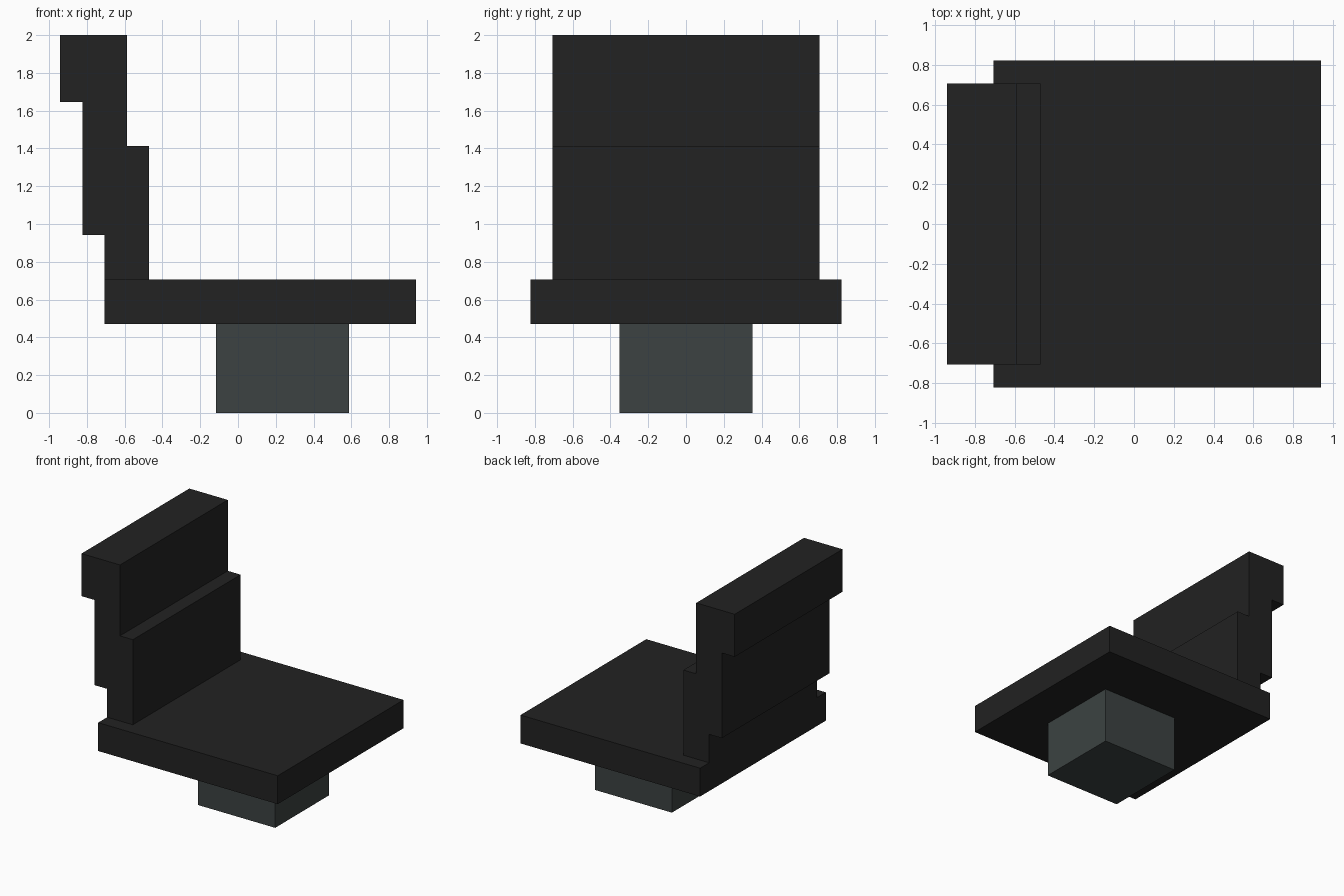
import bpy
import bmesh

if "Cube" in bpy.data.objects:
    bpy.data.objects.remove(bpy.data.objects["Cube"])

U = 2 / 17  # grid unit: the chair is 17 units tall


def material(name, rgb):
    mat = bpy.data.materials.new(name)
    mat.diffuse_color = (*rgb, 1)
    mat.use_nodes = True
    mat.node_tree.nodes["Principled BSDF"].inputs["Base Color"].default_value = mat.diffuse_color
    return mat


def extrude_profile(name, profile, half_width, mat):
    """Extrude an (x, z) outline, in grid units, symmetrically along y."""
    bm = bmesh.new()
    verts = [bm.verts.new((x * U, -half_width * U, z * U)) for x, z in profile]
    face = bm.faces.new(verts)
    result = bmesh.ops.extrude_face_region(bm, geom=[face])
    moved = [g for g in result["geom"] if isinstance(g, bmesh.types.BMVert)]
    bmesh.ops.translate(bm, verts=moved, vec=(0, 2 * half_width * U, 0))
    bmesh.ops.recalc_face_normals(bm, faces=bm.faces)
    mesh = bpy.data.meshes.new(name)
    bm.to_mesh(mesh)
    bm.free()
    mesh.materials.append(mat)
    obj = bpy.data.objects.new(name, mesh)
    bpy.context.collection.objects.link(obj)
    return obj


def rectangle(x0, x1, z0, z1):
    return [(x0, z0), (x1, z0), (x1, z1), (x0, z1)]


black = material("black_upholstery", (0.016, 0.016, 0.016))
grey = material("dark_grey_metal", (0.045, 0.055, 0.054))

# Square pedestal
extrude_profile("pedestal", rectangle(-1, 5, 0, 4), 3, grey)

# Seat slab
extrude_profile("seat", rectangle(-6, 8, 4, 6), 7, black)

# Backrest stepping away from the seat as it rises
extrude_profile("backrest", [(-6, 6), (-4, 6), (-4, 12), (-5, 12), (-5, 17),
                             (-8, 17), (-8, 14), (-7, 14), (-7, 8), (-6, 8)],
                6, black)
